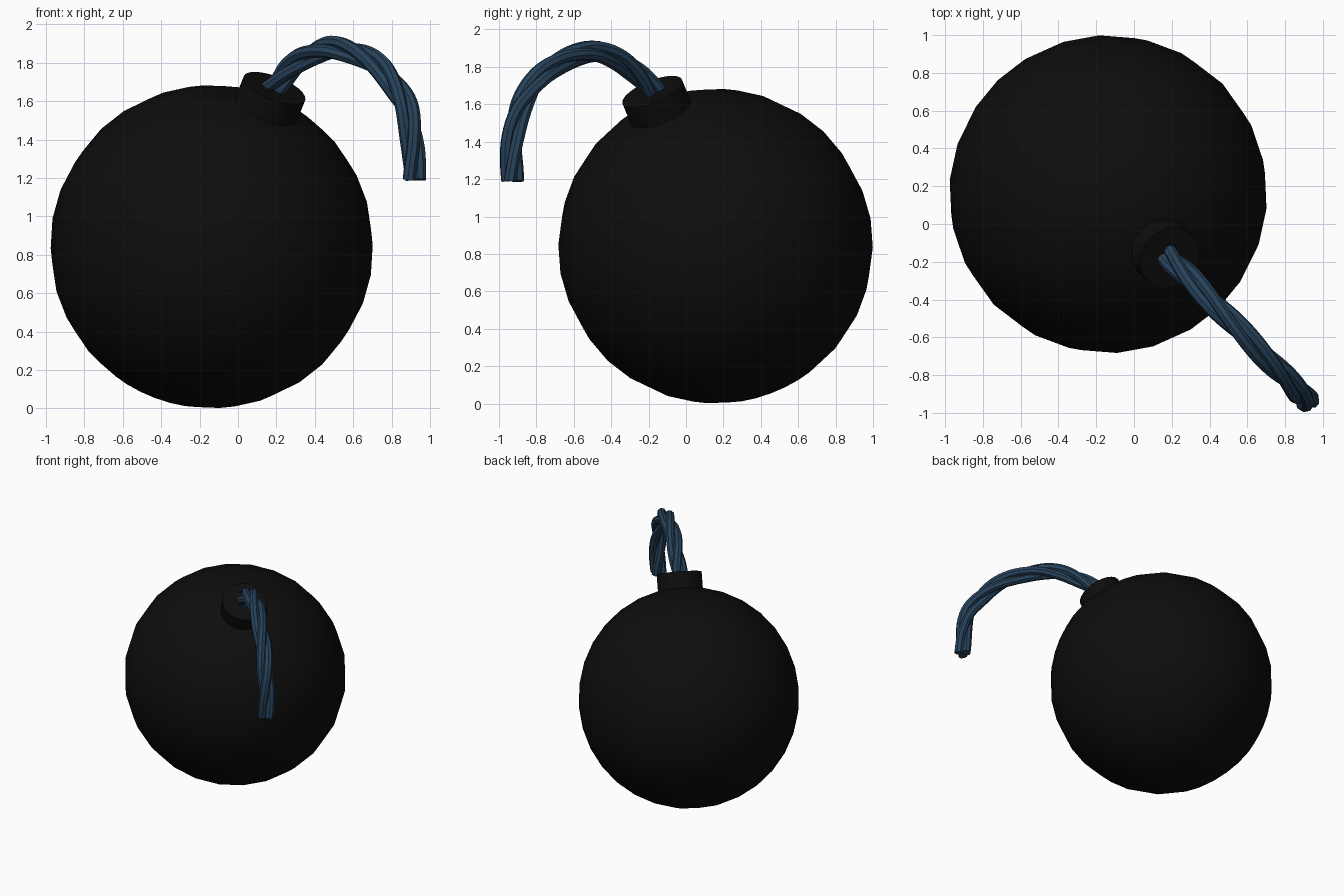
import bpy
import math
from mathutils import Vector

if "Cube" in bpy.data.objects:
    bpy.data.objects.remove(bpy.data.objects["Cube"], do_unlink=True)


def make_material(name, color):
    mat = bpy.data.materials.new(name)
    mat.use_nodes = True
    mat.diffuse_color = color
    bsdf = next(n for n in mat.node_tree.nodes if n.type == "BSDF_PRINCIPLED")
    bsdf.inputs["Base Color"].default_value = color
    return mat


BLACK = make_material("black iron", (0.004, 0.004, 0.004, 1))
BLUE = make_material("blue cord", (0.020, 0.055, 0.105, 1))

CENTER = Vector((-0.137, 0.158, 0.842))
RADIUS = 0.842
AXIS = Vector((0.344, -0.356, 0.868)).normalized()
TILT = AXIS.to_track_quat("Z", "Y").to_euler()


def finish(name, mat):
    obj = bpy.context.object
    obj.name = name
    obj.data.materials.clear()
    obj.data.materials.append(mat)
    bpy.ops.object.shade_smooth_by_angle(angle=math.radians(40))
    return obj


# Round body, its pole tilted towards the neck
bpy.ops.mesh.primitive_uv_sphere_add(segments=24, ring_count=16, radius=RADIUS,
                                     location=CENTER, rotation=TILT)
finish("ball_body", BLACK)

# Short neck sunk into the body
NECK_BOTTOM, NECK_TOP = 0.75, 0.95
bpy.ops.mesh.primitive_cylinder_add(
    vertices=24, radius=0.172, depth=NECK_TOP - NECK_BOTTOM, rotation=TILT,
    location=CENTER + AXIS * (NECK_BOTTOM + NECK_TOP) / 2)
finish("neck", BLACK)

# Arc of the fuse, lying in one upright diagonal plane: (x, z)
ARC = [(0.13, 1.60), (0.20, 1.685), (0.28, 1.775), (0.38, 1.845), (0.50, 1.875),
       (0.63, 1.845), (0.745, 1.77), (0.83, 1.66), (0.885, 1.54),
       (0.91, 1.38), (0.915, 1.19)]
KNOTS = [Vector((x, 0.02 - 1.04 * x, z)) for x, z in ARC]


def arc_point(t):
    """Catmull-Rom point for t from 0 to 1."""
    s = min(t, 0.9999) * (len(KNOTS) - 1)
    i = int(s)
    f = s - i
    p1, p2 = KNOTS[i], KNOTS[i + 1]
    p0 = KNOTS[i - 1] if i > 0 else 2 * p1 - p2
    p3 = KNOTS[i + 2] if i + 2 < len(KNOTS) else 2 * p2 - p1
    return 0.5 * (2 * p1 + (p2 - p0) * f + (2 * p0 - 5 * p1 + 4 * p2 - p3) * f ** 2
                  + (3 * (p1 - p2) + p3 - p0) * f ** 3)


# Three strands twisted round the arc
SIDE = Vector((1.04, 1, 0)).normalized()
STEPS, STRANDS, TURNS = 48, 3, 1.5
for k in range(STRANDS):
    curve = bpy.data.curves.new("fuse_strand", "CURVE")
    curve.dimensions = "3D"
    curve.bevel_depth = 0.034
    curve.bevel_resolution = 2
    curve.use_fill_caps = True
    spline = curve.splines.new("POLY")
    spline.points.add(STEPS)
    for j in range(STEPS + 1):
        t = j / STEPS
        tangent = (arc_point(min(t + 0.01, 1)) - arc_point(max(t - 0.01, 0))).normalized()
        across = tangent.cross(SIDE)
        a = math.tau * (TURNS * t + k / STRANDS)
        pos = arc_point(t) + 0.033 * (SIDE * math.cos(a) + across * math.sin(a))
        spline.points[j].co = (*pos, 1)
    obj = bpy.data.objects.new("fuse_strand", curve)
    bpy.context.collection.objects.link(obj)
    bpy.ops.object.select_all(action="DESELECT")
    obj.select_set(True)
    bpy.context.view_layer.objects.active = obj
    bpy.ops.object.convert(target="MESH")
    finish(f"fuse_strand_{k + 1}", BLUE)
